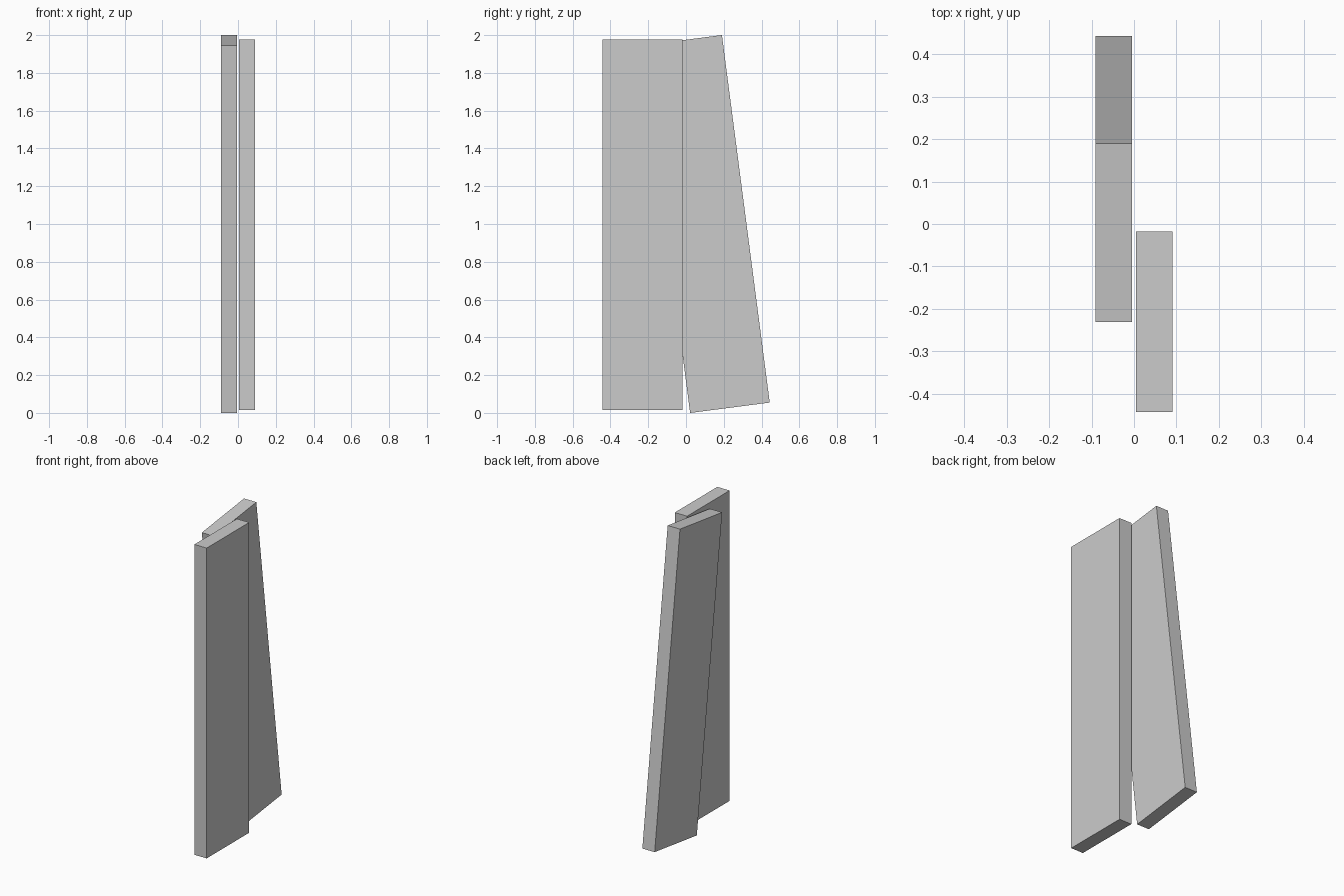
import bpy
import math

if "Cube" in bpy.data.objects:
    bpy.data.objects.remove(bpy.data.objects["Cube"])

# Shared plank dimensions: thickness, width, length
SIZE = (0.086, 0.425, 1.962)


def plank(name, centre, tilt=0.0):
    bpy.ops.mesh.primitive_cube_add(size=1, location=centre,
                                    rotation=(math.radians(tilt), 0, 0))
    obj = bpy.context.object
    obj.name = name
    obj.scale = SIZE
    bpy.ops.object.transform_apply(location=False, rotation=False, scale=True)
    return obj


# Straight board, standing upright
plank("upright_board", (0.048, -0.2305, 0.996))

# Leaning board, tipped towards the upright one
plank("leaning_board", (-0.048, 0.106, 1.0), tilt=7.41)
